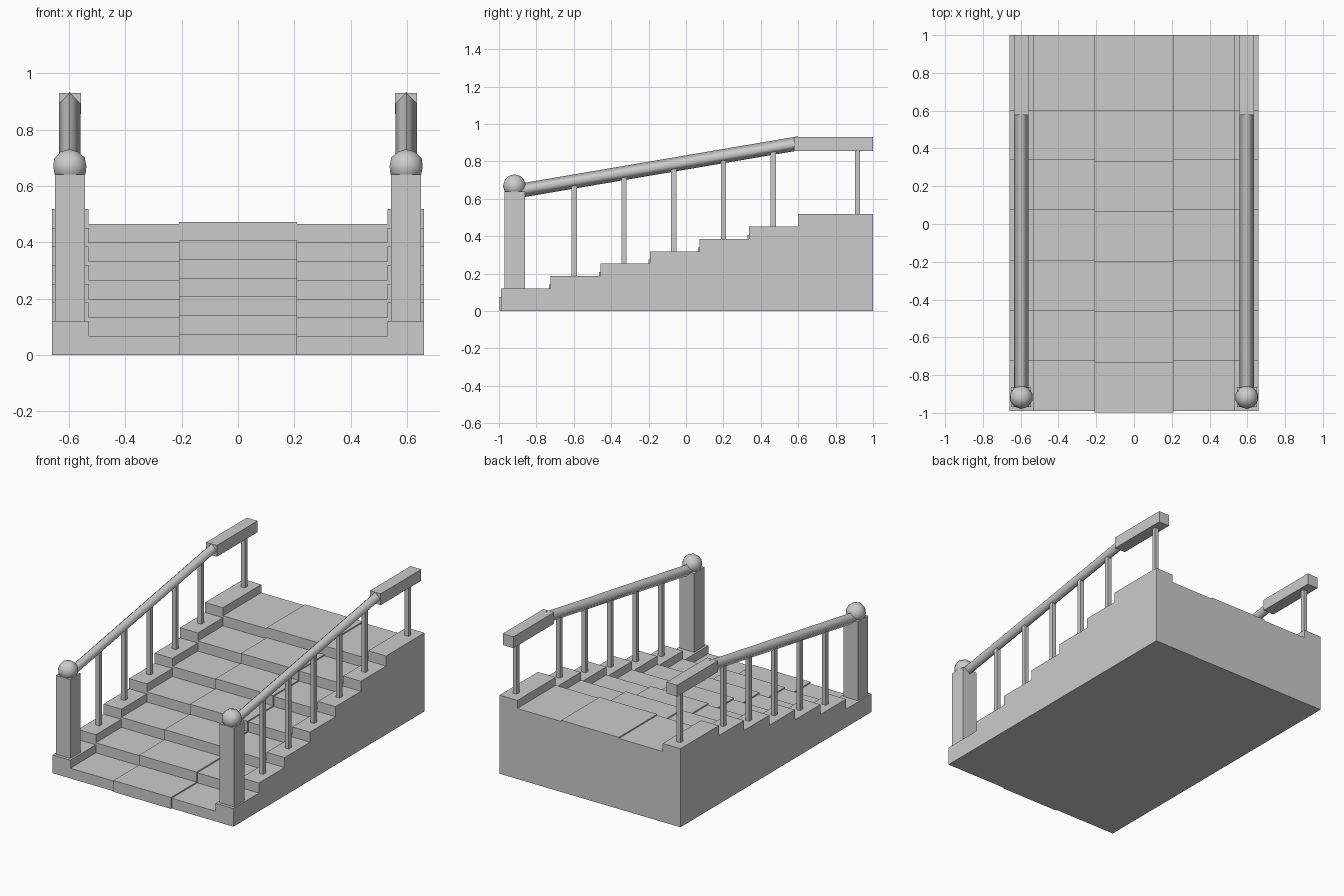
import bpy, bmesh, math
from mathutils import Vector

if "Cube" in bpy.data.objects:
    bpy.data.objects.remove(bpy.data.objects["Cube"])

STEP_Y = [-0.99, -0.724, -0.458, -0.193, 0.073, 0.338, 0.60]
BACK = 1.0
RISE = 0.0663
RX = 0.597          # railing centre line
RAIL_A = Vector((RX, -0.90, 0.641))
RAIL_B = Vector((RX, 0.60, 0.896))


def finish(name, bm):
    bmesh.ops.recalc_face_normals(bm, faces=bm.faces)
    me = bpy.data.meshes.new(name)
    bm.to_mesh(me)
    bm.free()
    ob = bpy.data.objects.new(name, me)
    bpy.context.collection.objects.link(ob)
    return ob


def mirror(ob):
    ob.modifiers.new("mirror_x", 'MIRROR').use_axis[0] = True
    return ob


def box(name, x0, x1, y0, y1, z0, z1):
    bm = bmesh.new()
    bmesh.ops.create_cube(bm, size=1)
    for v in bm.verts:
        v.co = Vector(((x0 + x1) / 2 + v.co.x * (x1 - x0),
                       (y0 + y1) / 2 + v.co.y * (y1 - y0),
                       (z0 + z1) / 2 + v.co.z * (z1 - z0)))
    return finish(name, bm)


def stairs(name, x0, x1, first_z, nose=0.0):
    """Stepped side profile extruded across x."""
    pts = [(BACK, 0)]
    z = 0
    for i, y in enumerate(STEP_Y):
        if i < len(STEP_Y) - 1:
            y -= nose
        pts.append((y, z))
        z = first_z + i * RISE
        pts.append((y, z))
    pts.append((BACK, z))
    bm = bmesh.new()
    f = bm.faces.new([bm.verts.new((x0, y, z)) for y, z in pts])
    ext = bmesh.ops.extrude_face_region(bm, geom=[f])
    verts = [g for g in ext["geom"] if isinstance(g, bmesh.types.BMVert)]
    bmesh.ops.translate(bm, verts=verts, vec=(x1 - x0, 0, 0))
    return finish(name, bm)


# Stone steps: raised centre slabs, side slabs, and stepped kerbs
stairs("centre_steps", -0.21, 0.21, 0.075, 0.008)
mirror(stairs("side_steps", 0.21, 0.53, 0.067))
mirror(stairs("stepped_kerb", 0.53, 0.66, 0.12))

# Newel post with faceted ball
mirror(box("newel_post", RX - 0.053, RX + 0.053, -0.97, -0.862, 0.10, 0.64))
bm = bmesh.new()
bmesh.ops.create_icosphere(bm, subdivisions=2, radius=0.062)
bmesh.ops.translate(bm, verts=bm.verts, vec=(RX, -0.917, 0.669))
ball = finish("post_ball", bm)
for p in ball.data.polygons:
    p.use_smooth = True
mirror(ball)

# Sloping four-sided rail, smooth shaded
bm = bmesh.new()
rings = []
for c in (RAIL_A, RAIL_B):
    rings.append([bm.verts.new(c + Vector((0.038 * math.cos(k * math.pi / 2), 0,
                                           0.038 * math.sin(k * math.pi / 2))))
                  for k in range(4)])
for k in range(4):
    j = (k + 1) % 4
    f = bm.faces.new((rings[0][k], rings[0][j], rings[1][j], rings[1][k]))
    f.smooth = True
for r in rings:
    bm.faces.new(r)
mirror(finish("sloping_rail", bm))

# Level rail at the landing
mirror(box("landing_rail", RX - 0.039, RX + 0.039, 0.577, BACK, 0.855, 0.93))

# Balusters, one per step
slope = (RAIL_B.z - RAIL_A.z) / (RAIL_B.y - RAIL_A.y)
for i, y in enumerate([-0.597, -0.331, -0.065, 0.20, 0.466, 0.917]):
    top = min(RAIL_A.z + slope * (y - RAIL_A.y), 0.87)
    foot = 0.12 + RISE * (i + 1) - 0.01
    mirror(box(f"baluster_{i + 1}", RX - 0.014, RX + 0.014,
               y - 0.014, y + 0.014, foot, top))
